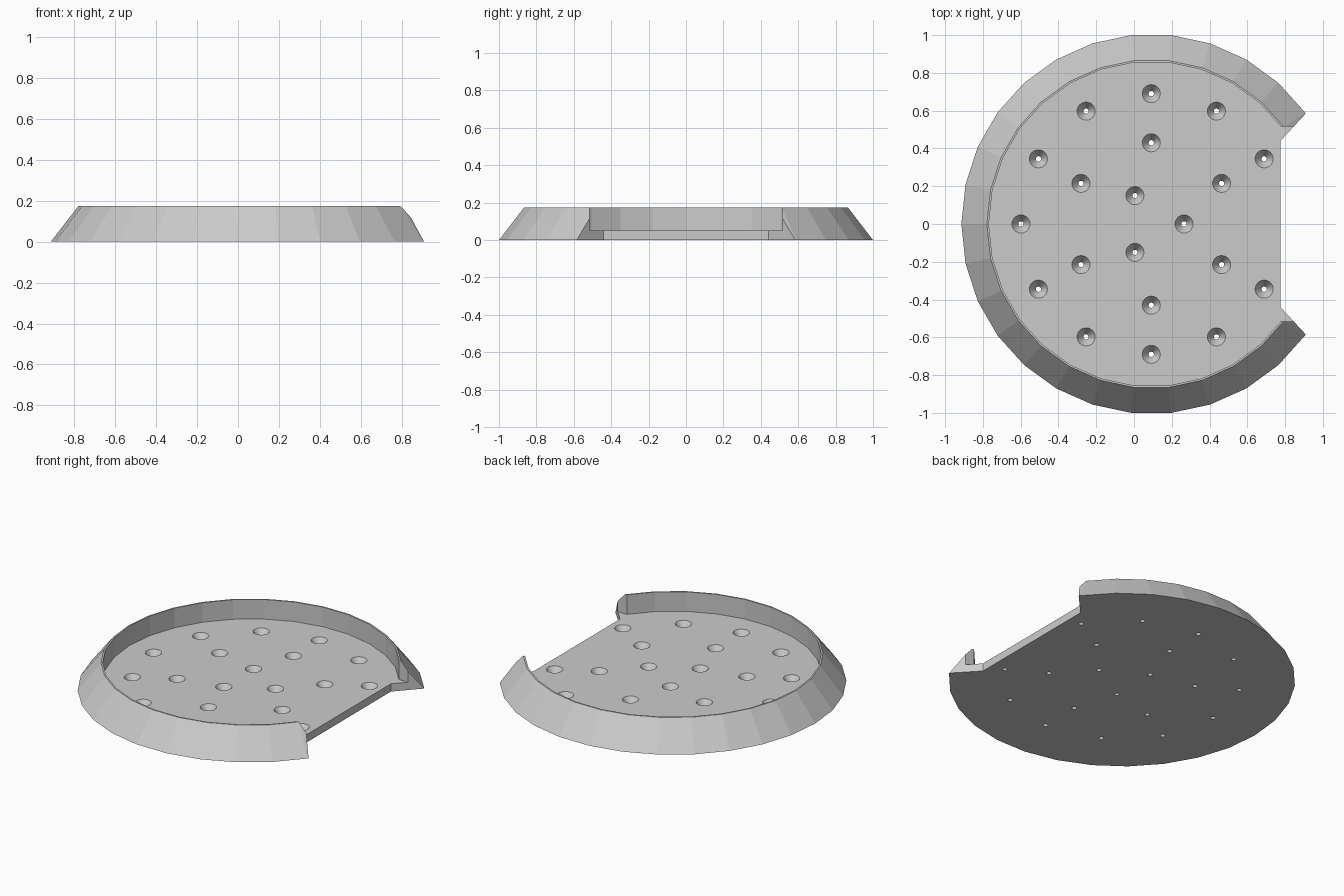
import bpy, bmesh
from math import cos, sin, tau, radians

CX = 0.0915       # centre of the round dish
SIDES = 30
FLOOR, TOP = 0.05, 0.175

cube = bpy.data.objects.get("Cube")
if cube:
    bpy.data.objects.remove(cube, do_unlink=True)

grey = bpy.data.materials.new("plain grey")
grey.use_nodes = True
colour = (0.6, 0.6, 0.6, 1)
grey.diffuse_color = colour
grey.node_tree.nodes["Principled BSDF"].inputs["Base Color"].default_value = colour


def loft(bm, rings):
    """Skin a stack of point rings and cap both ends."""
    loops = [[bm.verts.new(p) for p in ring] for ring in rings]
    n = len(loops[0])
    for a, b in zip(loops, loops[1:]):
        for i in range(n):
            j = (i + 1) % n
            bm.faces.new((a[i], a[j], b[j], b[i]))
    bm.faces.new(loops[0][::-1])
    bm.faces.new(loops[-1])


def circle(x, y, z, r, n):
    return [(x + r * cos(tau * i / n), y + r * sin(tau * i / n), z) for i in range(n)]


def prism(bm, outline, z0, z1):
    loft(bm, [[(x, y, z) for x, y in outline] for z in (z0, z1)])


def finish(bm, name):
    bmesh.ops.recalc_face_normals(bm, faces=bm.faces)
    mesh = bpy.data.meshes.new(name)
    bm.to_mesh(mesh)
    bm.free()
    mesh.materials.append(grey)
    obj = bpy.data.objects.new(name, mesh)
    bpy.context.collection.objects.link(obj)
    return obj


def cut(target, cutter):
    cutter.hide_render = True
    mod = target.modifiers.new("cut", 'BOOLEAN')
    mod.operation, mod.solver, mod.object = 'DIFFERENCE', 'EXACT', cutter
    bpy.context.view_layer.objects.active = target
    bpy.ops.object.modifier_apply(modifier=mod.name)
    bpy.data.objects.remove(cutter, do_unlink=True)


# Dish: sloping outer wall, thin lip, upright inner wall, flat floor
bm = bmesh.new()
profile = [(1.0055, 0), (0.87, TOP), (0.86, TOP), (0.86, FLOOR)]
loft(bm, [circle(CX, 0, z, r, SIDES) for r, z in profile])
dish = finish(bm, "drain_dish")

# Opening through the wall above the floor
bm = bmesh.new()
prism(bm, [(0.6, -0.515), (1.2, -0.515), (1.2, 0.515), (0.6, 0.515)], FLOOR, 0.3)
cut(dish, finish(bm, "wall_opening"))

# Flared notch through the floor edge
bm = bmesh.new()
prism(bm, [(0.775, -0.44), (1.165, -0.86), (1.165, 0.86), (0.775, 0.44)], -0.1, 0.3)
cut(dish, finish(bm, "floor_notch"))

# Funnel-shaped drain holes in three rings; the outer ring skips the notch
spots = [(0.1735, a) for a in range(0, 360, 120)]
spots += [(0.43, a) for a in range(30, 360, 60)]
spots += [(0.69, a) for a in range(30, 360, 30)]
bm = bmesh.new()
for r, a in spots:
    x, y = CX + r * cos(radians(a)), r * sin(radians(a))
    # slope continues a little past both faces for a clean cut
    loft(bm, [circle(x, y, z, 0.014 + 0.68 * z, 24) for z in (-0.01, FLOOR + 0.01)])
cut(dish, finish(bm, "drain_holes"))
